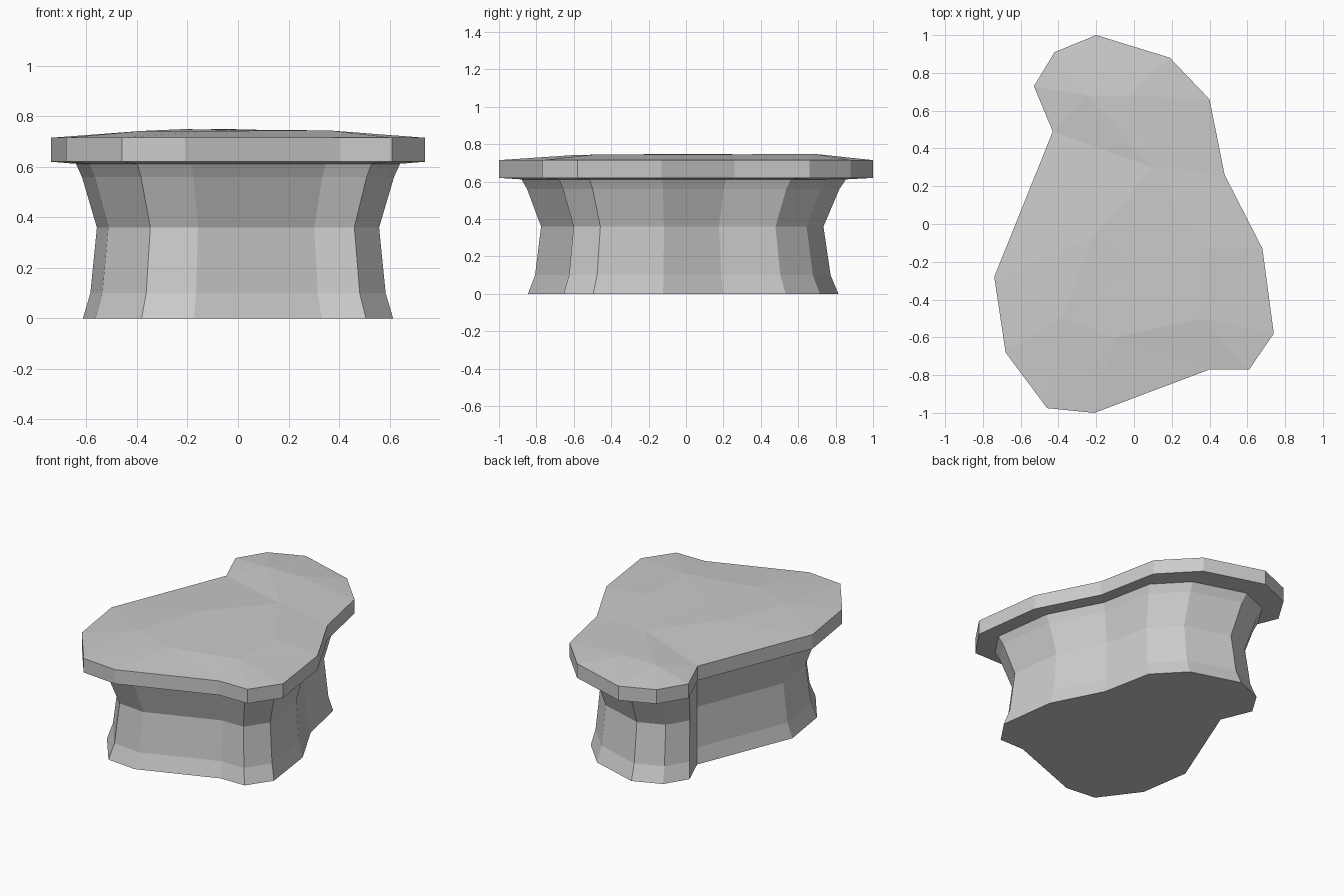
import bpy, bmesh
from mathutils import Vector
from mathutils.geometry import delaunay_2d_cdt

cube = bpy.data.objects.get("Cube")
if cube:
    bpy.data.objects.remove(cube)

stone = bpy.data.materials.new("stone_grey")
stone.use_nodes = True
stone.diffuse_color = (0.6, 0.6, 0.6, 1)
stone.node_tree.nodes["Principled BSDF"].inputs["Base Color"].default_value = (0.6, 0.6, 0.6, 1)

# Plan outline of the cap, anticlockwise
OUTLINE = [(-0.2, 1), (-0.42, 0.91), (-0.53, 0.73), (-0.43, 0.49), (-0.74, -0.28),
           (-0.68, -0.68), (-0.46, -0.975), (-0.21, -1), (0.4, -0.77), (0.61, -0.77),
           (0.74, -0.58), (0.68, -0.13), (0.48, 0.26), (0.4, 0.66), (0.19, 0.88)]
# Low bumps on the cap's top
CROWN = [(-0.38, -0.5, 0.742), (-0.1, -0.6, 0.742), (0.36, -0.5, 0.744),
         (0.36, -0.12, 0.744), (-0.22, -0.07, 0.749), (0, -0.22, 0.745),
         (0.1, 0.3, 0.746), (-0.02, 0.68, 0.749), (-0.25, 0.68, 0.748)]
RIM = 0.715


def add_ring(bm, scale, shift, z):
    return [bm.verts.new((x * scale, y * scale + shift, z)) for x, y in OUTLINE]


def bridge(bm, low, high):
    for i in range(len(low)):
        j = (i + 1) % len(low)
        bm.faces.new((low[i], low[j], high[j], high[i]))


def finish(bm, name):
    bmesh.ops.recalc_face_normals(bm, faces=bm.faces)
    mesh = bpy.data.meshes.new(name)
    bm.to_mesh(mesh)
    bm.free()
    mesh.materials.append(stone)
    obj = bpy.data.objects.new(name, mesh)
    bpy.context.collection.objects.link(obj)


# Waisted pedestal: the outline scaled at each level
bm = bmesh.new()
levels = [(0.83, -0.015, 0), (0.79, -0.017, 0.1), (0.755, -0.02, 0.36),
          (0.835, -0.015, 0.56), (0.867, -0.012, 0.612)]
rings = [add_ring(bm, *level) for level in levels]
for low, high in zip(rings, rings[1:]):
    bridge(bm, low, high)
bm.faces.new(rings[0])
bm.faces.new(rings[-1])
finish(bm, "pedestal")

# Overhanging cap with a faceted, slightly domed top
bm = bmesh.new()
inner = add_ring(bm, 0.867, -0.012, 0.612)
lower = add_ring(bm, 1, 0, 0.62)
upper = add_ring(bm, 1, 0, RIM)
bm.faces.new(inner)
bridge(bm, inner, lower)
bridge(bm, lower, upper)
crown = [bm.verts.new(p) for p in CROWN]
points = [Vector(p[:2]) for p in OUTLINE + CROWN]
count = len(OUTLINE)
edges = [(i, (i + 1) % count) for i in range(count)]
result = delaunay_2d_cdt(points, edges, [], 1, 0.0001)
top_verts = upper + crown
for tri in result[2]:
    bm.faces.new([top_verts[result[3][i][0]] for i in tri])
finish(bm, "cap")
